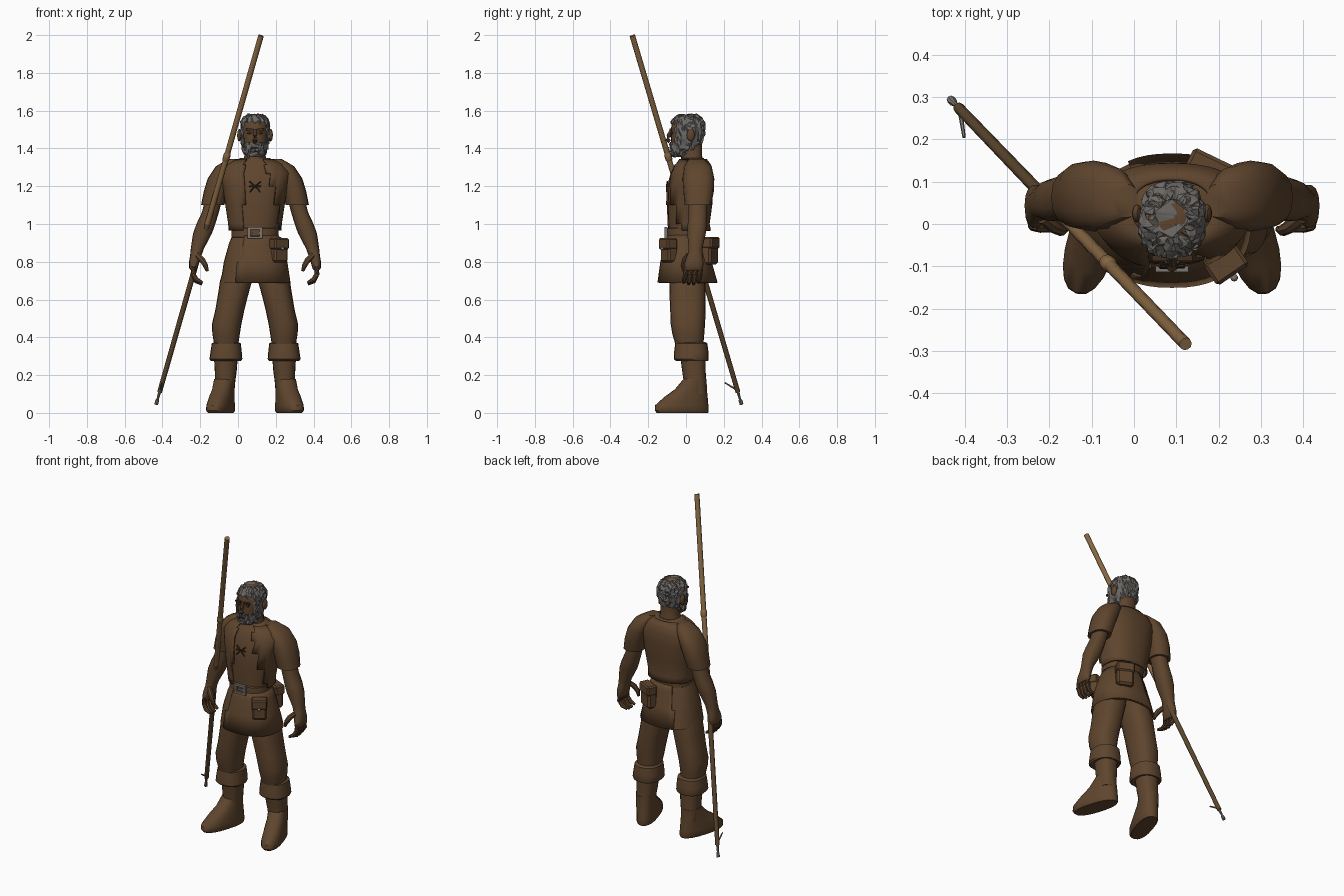
import bpy, bmesh, math, random
from mathutils import Vector, Matrix

random.seed(4)
CX = 0.09  # body centre line
if bpy.data.objects.get("Cube"):
    bpy.data.objects.remove(bpy.data.objects["Cube"])


def material(name, rgb):
    m = bpy.data.materials.new(name)
    m.use_nodes = True
    m.diffuse_color = (*rgb, 1)
    m.node_tree.nodes["Principled BSDF"].inputs["Base Color"].default_value = (*rgb, 1)
    return m


BROWN = material("brown cloth", (0.114, 0.06, 0.027))
DARK = material("dark brown", (0.05, 0.028, 0.014))
GREY = material("grey hair", (0.15, 0.14, 0.13))
METAL = material("dull metal", (0.2, 0.18, 0.155))
WOOD = material("light wood", (0.24, 0.135, 0.055))
DARKWOOD = material("dark wood", (0.105, 0.06, 0.026))


def finish(bm, name, mat, smooth=40):
    bmesh.ops.recalc_face_normals(bm, faces=bm.faces)
    me = bpy.data.meshes.new(name)
    bm.to_mesh(me)
    bm.free()
    me.materials.append(mat)
    if smooth:
        me.shade_smooth()
        me.set_sharp_from_angle(angle=math.radians(smooth))
    ob = bpy.data.objects.new(name, me)
    bpy.context.collection.objects.link(ob)
    return ob


def skin(bm, rings, caps=True):
    rows = [[bm.verts.new(p) for p in ring] for ring in rings]
    n = len(rows[0])
    for a, b in zip(rows, rows[1:]):
        for i in range(n):
            j = (i + 1) % n
            bm.faces.new((a[i], a[j], b[j], b[i]))
    if caps:
        bm.faces.new(rows[0])
        bm.faces.new(rows[-1])


def loft_bm(rings, n=20, grow=0, power=0.85, caps=True):
    """Stack of horizontal rounded sections: (x, y, z, radius x, radius y)."""
    def bend(v):
        return math.copysign(abs(v) ** power, v)
    bm = bmesh.new()
    turn = [2 * math.pi * i / n for i in range(n)]
    skin(bm, [[(x + (rx + grow) * bend(math.cos(a)), y + (ry + grow) * bend(math.sin(a)), z)
               for a in turn] for x, y, z, rx, ry in rings], caps)
    return bm


def place(bm, s=1):
    bmesh.ops.transform(bm, matrix=Matrix.Translation((CX, 0, 0)) @ Matrix.Diagonal((s, 1, 1, 1)),
                        verts=bm.verts)


def loft(name, rings, mat=BROWN, s=1, **kw):
    bm = loft_bm(rings, **kw)
    place(bm, s)
    return finish(bm, name, mat)


def tube(name, pts, radii, mat=BROWN, n=8, s=1, offset=True):
    pts = [Vector(p) for p in pts]
    rings = []
    for k, p in enumerate(pts):
        d = pts[min(k + 1, len(pts) - 1)] - pts[max(k - 1, 0)]
        q = d.to_track_quat('Z', 'Y')
        rings.append([p + q @ Vector((math.cos(2 * math.pi * i / n), math.sin(2 * math.pi * i / n), 0)) * radii[k]
                      for i in range(n)])
    bm = bmesh.new()
    skin(bm, rings)
    if offset:
        place(bm, s)
    return finish(bm, name, mat)


def box(name, centre, size, mat=BROWN, turn=0, bevel=0.0):
    bm = bmesh.new()
    bmesh.ops.create_cube(bm, size=1)
    m = Matrix.Translation(centre) @ Matrix.Rotation(turn, 4, 'Z') @ Matrix.Diagonal((*size, 1))
    bmesh.ops.transform(bm, matrix=m, verts=bm.verts)
    if bevel:
        bmesh.ops.bevel(bm, geom=bm.edges[:], offset=bevel, segments=1, affect='EDGES')
    return finish(bm, name, mat, 0)


def ball(name, centre, size, mat=BROWN):
    bm = bmesh.new()
    bmesh.ops.create_icosphere(bm, subdivisions=2, radius=1)
    bmesh.ops.transform(bm, matrix=Matrix.Translation(centre) @ Matrix.Diagonal((*size, 1)), verts=bm.verts)
    return finish(bm, name, mat)


def layer(name, rings, grow, keep):
    """Open garment layer over a loft, cut by a rule on each face centre."""
    bm = loft_bm(rings, n=48, grow=grow, caps=False)
    bmesh.ops.delete(bm, geom=[f for f in bm.faces if not keep(f.calc_center_median())], context='FACES')
    place(bm)
    ob = finish(bm, name, BROWN)
    mod = ob.modifiers.new("thickness", 'SOLIDIFY')
    mod.thickness = 0.01


# Torso, vest, skirt and belt
torso = [(0, 0, .92, .115, .09), (0, .01, 1.0, .13, .103), (0, .015, 1.1, .145, .112), (0, .02, 1.2, .16, .113),
         (0, .03, 1.27, .175, .102), (0, .035, 1.315, .14, .085), (0, .035, 1.35, .075, .058)]
loft("shirt", torso, n=28)
vest = [(0, .015, .965, .128, .105)] + torso[1:-1] + [(0, .035, 1.345, .085, .062)]
layer("vest", vest, .012, lambda c: c.y > -.02 or c.x < -.06 or c.x > .05 + .28 * (1.33 - c.z))
skirt = [(0, 0, .95, .115, .09), (0, 0, .9, .137, .105), (0, 0, .8, .165, .13), (0, .008, .69, .182, .153),
         (0, .008, .69, .165, .138), (0, .005, .78, .14, .11)]
loft("tunic_skirt", skirt, n=28)
layer("skirt_overlap", skirt[:4], .006, lambda c: c.x > -.05 - .2 * (.95 - c.z))
loft("belt", [(0, 0, .925, .12, .094), (0, 0, .93, .125, .1), (0, 0, .975, .125, .1), (0, 0, .98, .12, .094)],
     n=28)
for dx in (-.032, .032):
    box("buckle_side", (CX + dx, -.106, .953), (.014, .014, .06), METAL)
for dz in (-.024, .024):
    box("buckle_bar", (CX, -.106, .953 + dz), (.07, .014, .012), METAL)
box("buckle_prong", (CX + .008, -.108, .953), (.045, .01, .01), METAL)

# Chest lacing
for k in (-1, 1):
    tube("chest_lace", [(-.03 * k, -.098, 1.225), (0, -.103, 1.2), (.028 * k, -.102, 1.17)], [.004] * 3, DARK, 5)
    tube("lace_end", [(0, -.1, 1.2), (.032 * k, -.099, 1.2)], [.004] * 2, DARK, 5)

# Pouches on the belt
box("front_pouch", (CX + .125, -.09, .86), (.085, .06, .125), turn=.6, bevel=.01)
box("front_pouch_flap", (CX + .128, -.096, .895), (.092, .062, .06), turn=.6, bevel=.008)
ball("pouch_button", (CX + .147, -.127, .87), (.009, .009, .009), METAL)
box("back_pouch", (CX + .085, .125, .855), (.1, .06, .14), turn=-.45, bevel=.012)
box("back_pouch_flap", (CX + .087, .13, .9), (.107, .064, .06), turn=-.45, bevel=.008)

# Arms, hands, legs and boots on both sides
for s, side in ((1, "left"), (-1, "right")):
    loft(side + "_sleeve", [(.11, .055, 1.345, .03, .04), (.15, .063, 1.305, .058, .073), (.185, .066, 1.24, .066, .084),
                            (.208, .067, 1.17, .064, .08), (.224, .063, 1.10, .062, .07),
                            (.224, .063, 1.10, .048, .055), (.215, .063, 1.14, .04, .045)], s=s, n=16)
    loft(side + "_arm", [(.21, .063, 1.16, .045, .05), (.237, .063, 1.06, .045, .05), (.26, .06, 1.0, .05, .052),
                         (.278, .056, .95, .05, .05), (.305, .05, .87, .035, .037), (.312, .048, .84, .031, .04),
                         (.322, .043, .80, .027, .05), (.326, .04, .765, .022, .052), (.326, .04, .755, .014, .045)],
         s=s, n=14)
    for i in range(4):
        y = .078 - .026 * i
        drop = .008 * (i in (1, 2))
        tube(side + "_finger", [(.326, y, .775), (.328, y - .003, .735), (.31, y - .008, .705 - drop),
                                (.28, y - .012, .69 - drop)], [.014, .014, .013, .008], s=s)
    tube(side + "_thumb", [(.305, .015, .835), (.28, -.005, .81), (.262, -.015, .78), (.252, -.012, .75)],
         [.016, .017, .014, .008], s=s)
    loft(side + "_trouser_leg", [(.08, .01, .8, .075, .09), (.1, .008, .7, .085, .095), (.113, .008, .64, .081, .096),
                                 (.132, .01, .55, .077, .094), (.15, .01, .47, .078, .091), (.153, .012, .42, .073, .085),
                                 (.152, .02, .34, .06, .07)], s=s)
    loft(side + "_boot_cuff", [(.152, .03, .375, .062, .072), (.152, .028, .368, .077, .085), (.153, .028, .32, .083, .091),
                               (.154, .028, .285, .087, .092), (.154, .032, .275, .08, .085), (.154, .035, .28, .055, .06)],
         s=s)
    loft(side + "_boot_shaft", [(.154, .036, .31, .064, .068), (.155, .042, .22, .058, .062), (.158, .047, .17, .054, .06),
                                (.16, .05, .1, .05, .06)], s=s)
    foot = loft_bm([(0, -.072, 0, .052, .142), (0, -.076, .012, .06, .149), (0, -.076, .04, .06, .147),
                    (0, -.052, .085, .057, .118), (0, -.025, .125, .054, .086), (0, -.002, .18, .054, .06)])
    bmesh.ops.transform(foot, matrix=Matrix.Translation((.16, .05, 0)) @ Matrix.Rotation(.3, 4, 'Z'), verts=foot.verts)
    place(foot, s)
    finish(foot, side + "_boot_foot", BROWN)
    # Ear and brow
    ball(side + "_ear", (CX + s * .083, .025, 1.47), (.012, .022, .034))
    box(side + "_eyebrow", (CX + s * .03, -.081, 1.5), (.036, .014, .01), DARK)
    ball(side + "_eye", (CX + s * .03, -.075, 1.482), (.012, .008, .007), DARK)

# Neck and head
loft("neck", [(0, .035, 1.31, .075, .065), (0, .03, 1.36, .056, .055), (0, .03, 1.43, .055, .055)])
head = [(0, -.035, 1.358, .035, .035), (0, -.025, 1.375, .052, .052), (0, -.01, 1.4, .06, .068), (0, 0, 1.43, .066, .08),
        (0, .006, 1.47, .07, .086), (0, .008, 1.51, .071, .087), (0, .01, 1.54, .068, .082), (0, .012, 1.565, .055, .066),
        (0, .012, 1.58, .03, .036)]
loft("head", head, power=.9)
tube("nose", [(0, -.075, 1.5), (0, -.092, 1.465), (0, -.1, 1.447), (0, -.085, 1.436)], [.009, .012, .014, .01])
box("mouth", (CX, -.09, 1.404), (.036, .006, .007), DARK)

# Ragged hair and beard, left open over the face
hair = loft_bm(head, n=26, grow=.007, power=.9)
bmesh.ops.subdivide_edges(hair, edges=hair.edges[:], cuts=1, use_grid_fill=True)
bmesh.ops.triangulate(hair, faces=hair.faces[:])
for v in hair.verts:
    v.co += Vector([random.uniform(-.006, .006) for _ in range(3)])


def on_face(c):
    return c.y < -.02 and abs(c.x) < .058 and 1.43 < c.z < 1.535


bmesh.ops.delete(hair, geom=[f for f in hair.faces if on_face(f.calc_center_median())], context='FACES')
place(hair)
finish(hair, "hair_and_beard", GREY, 0)

# Long staff with collar, metal tip and barb
low, high = Vector((-.415, .275, .11)), Vector((.122, -.284, 1.997))


def along(z):
    return low.lerp(high, (z - low.z) / (high.z - low.z))


tube("staff_lower", [low, along(1.0)], [.013, .015], DARKWOOD, 10, offset=False)
tube("staff_upper", [along(1.0), high], [.015, .015], WOOD, 10, offset=False)
tube("staff_collar", [along(z) for z in (1.335, 1.342, 1.368, 1.375)], [.015, .019, .019, .015], WOOD, 10, offset=False)
tube("staff_tip", [low, along(.075), along(.065), along(.045)], [.008, .006, .01, .01], METAL, 8, offset=False)
tube("staff_barb", [along(.12), (-.402, .205, .16)], [.006, .004], METAL, 6, offset=False)
